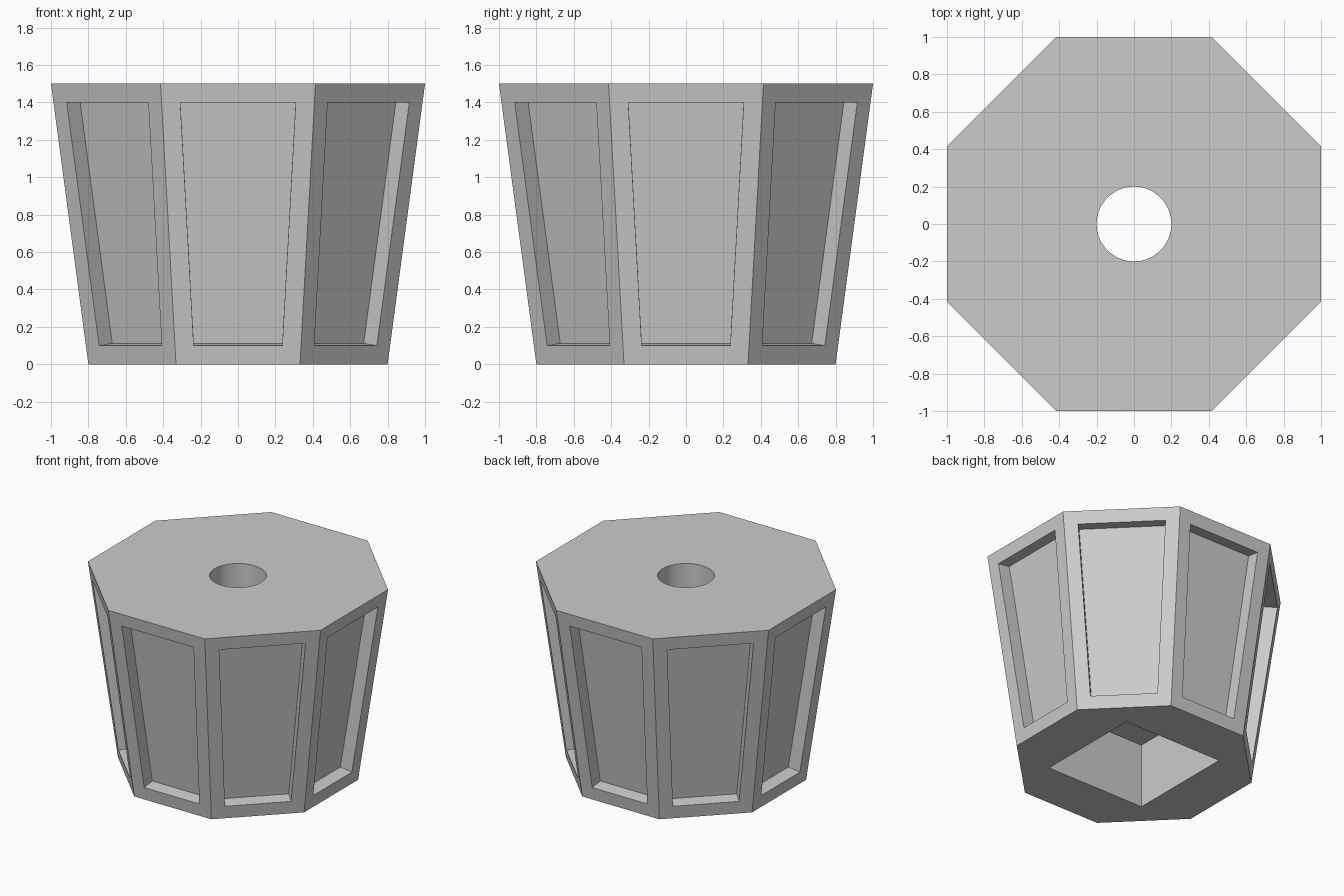
import bpy, bmesh
from math import pi, cos, radians

cube = bpy.data.objects.get("Cube")
if cube:
    bpy.data.objects.remove(cube, do_unlink=True)

grey = bpy.data.materials.new("plain grey")
grey.use_nodes = True
grey.diffuse_color = (0.6, 0.6, 0.6, 1)
grey.node_tree.nodes["Principled BSDF"].inputs["Base Color"].default_value = (0.6, 0.6, 0.6, 1)

HEIGHT = 1.5


def prism(name, sides, r_low, r_high, z_low, z_high, panel=0):
    """Upright prism with flat sides facing the axes; side faces may get sunken panels."""
    bm = bmesh.new()
    bmesh.ops.create_cone(bm, cap_ends=True, segments=sides, radius1=r_low,
                          radius2=r_high, depth=z_high - z_low)
    bmesh.ops.rotate(bm, verts=bm.verts, matrix=Matrix.Rotation(pi / sides, 3, "Z"))
    bmesh.ops.translate(bm, verts=bm.verts, vec=(0, 0, (z_low + z_high) / 2))
    bm.normal_update()
    if panel:
        walls = [f for f in bm.faces if abs(f.normal.z) < 0.5]
        bmesh.ops.inset_individual(bm, faces=walls, thickness=panel, use_even_offset=True)
        # Push each panel straight back along its own normal
        for f in bmesh.ops.extrude_discrete_faces(bm, faces=walls)["faces"]:
            f.normal_update()
            bmesh.ops.translate(bm, verts=f.verts, vec=f.normal * -panel)
    bmesh.ops.recalc_face_normals(bm, faces=bm.faces)
    mesh = bpy.data.meshes.new(name)
    bm.to_mesh(mesh)
    bm.free()
    mesh.materials.append(grey)
    obj = bpy.data.objects.new(name, mesh)
    bpy.context.collection.objects.link(obj)
    return obj


from mathutils import Matrix

# Tapered eight-sided body with a sunken panel on every side
corner = 1 / cos(pi / 8)
body = prism("panelled_body", 8, 0.8 * corner, corner, 0, HEIGHT, panel=0.1)

# Square socket underneath, and round bore from the top down into it
socket = prism("socket_cutter", 4, 0.6, 0.6, -0.2, 0.5)
bore = prism("bore_cutter", 48, 0.2, 0.2, 0.4, HEIGHT + 0.2)

bpy.ops.object.select_all(action="DESELECT")
bpy.context.view_layer.objects.active = body
body.select_set(True)
for cutter in (socket, bore):
    cutter.hide_render = True
    mod = body.modifiers.new(cutter.name, "BOOLEAN")
    mod.operation = "DIFFERENCE"
    mod.solver = "EXACT"
    mod.object = cutter
    bpy.ops.object.modifier_apply(modifier=mod.name)
    bpy.data.objects.remove(cutter, do_unlink=True)

# Smooth bore wall, crisp edges elsewhere
bpy.ops.object.shade_smooth_by_angle(angle=radians(30))
